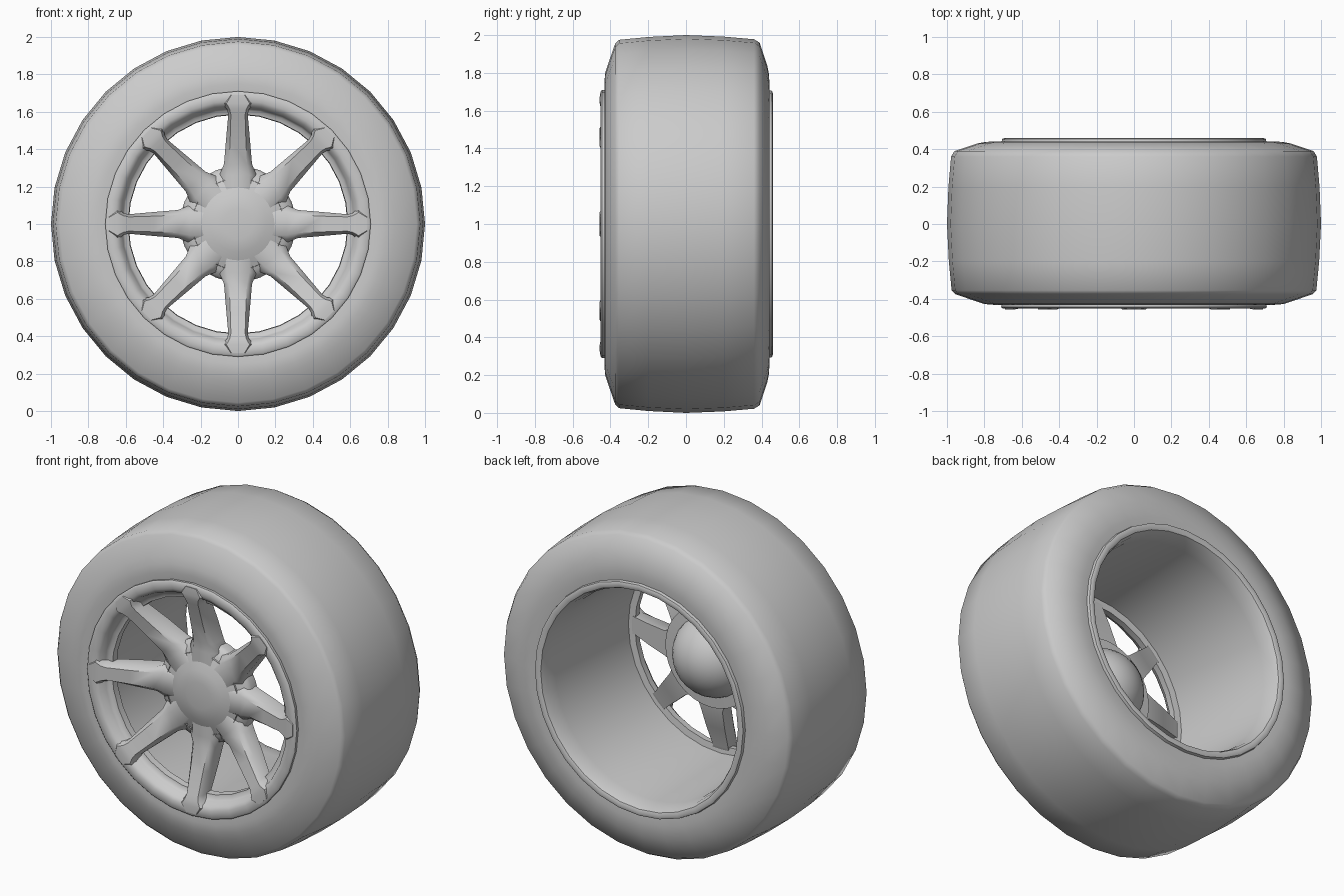
import bpy, bmesh
from math import sin, cos, pi, radians

if "Cube" in bpy.data.objects:
    bpy.data.objects.remove(bpy.data.objects["Cube"])

CENTRE_Z = 1.0


def finish(name, bm, angle):
    bmesh.ops.remove_doubles(bm, verts=bm.verts, dist=1e-5)
    bmesh.ops.recalc_face_normals(bm, faces=bm.faces)
    mesh = bpy.data.meshes.new(name)
    bm.to_mesh(mesh)
    bm.free()
    ob = bpy.data.objects.new(name, mesh)
    ob.location.z = CENTRE_Z
    bpy.context.collection.objects.link(ob)
    bpy.ops.object.select_all(action='DESELECT')
    ob.select_set(True)
    bpy.context.view_layer.objects.active = ob
    bpy.ops.object.shade_smooth_by_angle(angle=radians(angle))
    return ob


def lathe(name, profile, segments=32, closed=False, angle=50):
    """Revolve (radius, y) points about the y axis."""
    bm = bmesh.new()
    rings = []
    for i in range(segments):
        a = 2 * pi * i / segments
        rings.append([bm.verts.new((r * cos(a), y, r * sin(a))) for r, y in profile])
    n = len(profile)
    for i in range(segments):
        p, q = rings[i], rings[(i + 1) % segments]
        for j in range(n if closed else n - 1):
            k = (j + 1) % n
            bm.faces.new((p[j], p[k], q[k], q[j]))
    return finish(name, bm, angle)


# Tyre: wide, slightly crowned tread with rounded shoulders
lathe("tyre", [(0.69, -0.425), (0.75, -0.432), (0.80, -0.428), (0.84, -0.415),
               (0.955, -0.375), (0.975, -0.355), (0.99, -0.2), (1.0, 0),
               (0.992, 0.2), (0.978, 0.36), (0.96, 0.39), (0.84, 0.43),
               (0.80, 0.438), (0.75, 0.442), (0.69, 0.435)])

# Rim: front lip, stepped inner ring, open barrel and rolled back lip
lathe("rim", [(0.708, -0.42), (0.71, -0.445), (0.70, -0.453), (0.66, -0.45),
              (0.638, -0.44), (0.622, -0.40), (0.612, -0.385), (0.588, -0.38),
              (0.585, -0.34), (0.625, -0.335), (0.645, 0.35), (0.655, 0.42),
              (0.668, 0.452), (0.69, 0.461), (0.705, 0.455), (0.71, 0.43)], angle=45)

# Hub: shallow dome facing forward
lathe("hub", [(0, -0.385), (0.08, -0.383), (0.15, -0.375), (0.20, -0.352),
              (0.26, -0.335), (0.30, -0.315), (0.31, -0.29), (0.305, -0.235),
              (0.22, -0.23)])

# Ball behind the hub
R = 0.25
lathe("hub_ball", [(R * sin(i * pi / 16), -0.30 + R * cos(i * pi / 16))
                   for i in range(10)], segments=24)

# Spokes: radius, half width, front-face half width, front y, back y
SECTIONS = [(0.18, 0.085, 0.06, -0.355, -0.24),
            (0.26, 0.10, 0.06, -0.352, -0.24),
            (0.32, 0.075, 0.048, -0.36, -0.245),
            (0.45, 0.064, 0.042, -0.40, -0.285),
            (0.585, 0.052, 0.038, -0.44, -0.335),
            (0.615, 0.06, 0.045, -0.452, -0.34),
            (0.645, 0.088, 0.062, -0.458, -0.36),
            (0.69, 0.06, 0.035, -0.456, -0.40)]
bm = bmesh.new()
for s in range(8):
    a = s * pi / 4
    loops = []
    for r, w, f, yf, yb in SECTIONS:
        outline = [(-w, yb), (-w, yf + 0.03), (-f, yf), (f, yf), (w, yf + 0.03), (w, yb)]
        loops.append([bm.verts.new((r * cos(a) - t * sin(a), y, r * sin(a) + t * cos(a)))
                      for t, y in outline])
    for p, q in zip(loops, loops[1:]):
        for j in range(6):
            k = (j + 1) % 6
            bm.faces.new((p[j], p[k], q[k], q[j]))
    bm.faces.new(loops[0])
    bm.faces.new(loops[-1])
finish("spokes", bm, 50)
